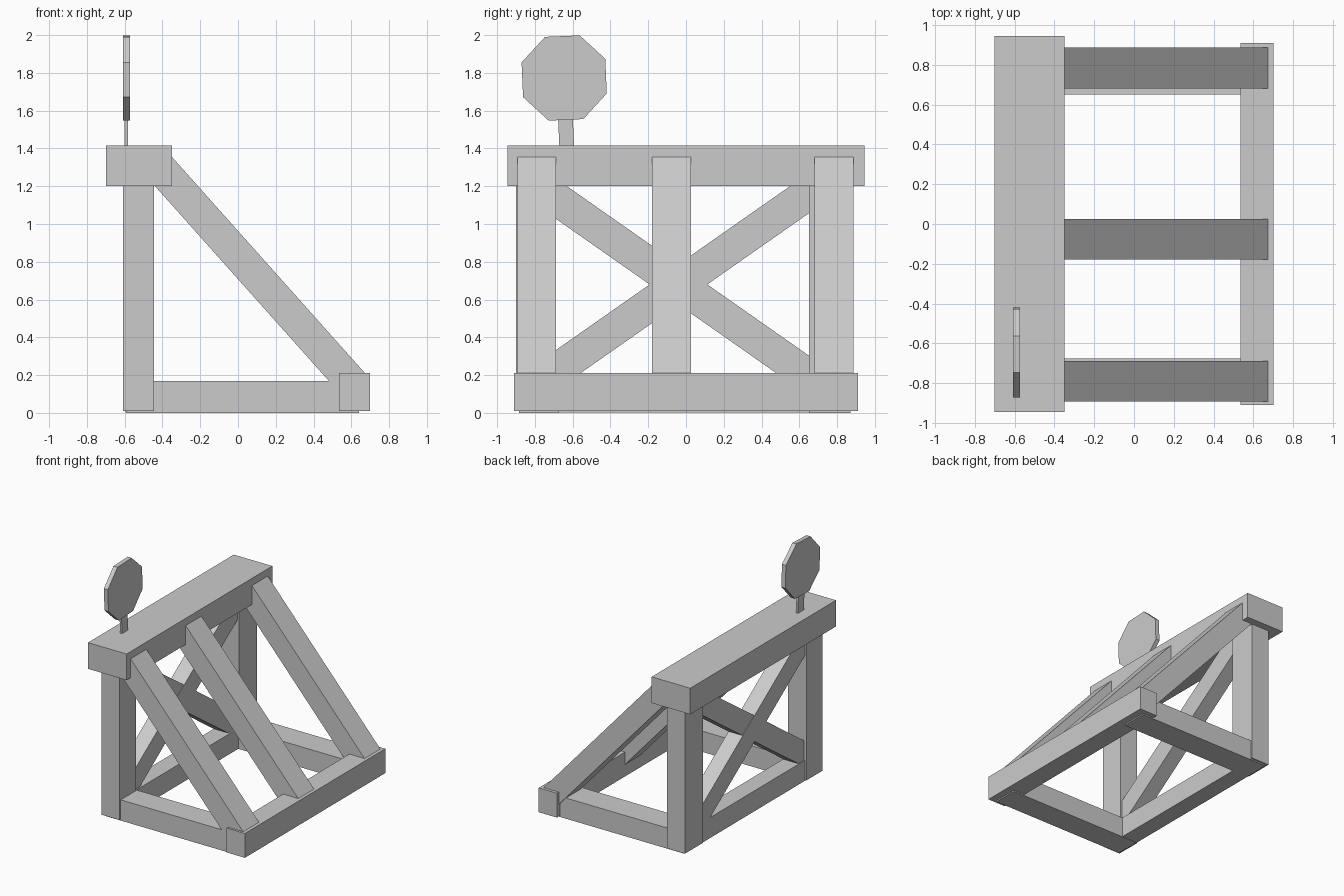
import bpy, bmesh
from math import sin, cos, radians, atan2, hypot
from mathutils import Matrix

if "Cube" in bpy.data.objects:
    bpy.data.objects.remove(bpy.data.objects["Cube"])


def finish(name, bm, matrix=None):
    mesh = bpy.data.meshes.new(name)
    bmesh.ops.recalc_face_normals(bm, faces=bm.faces)
    bm.to_mesh(mesh)
    bm.free()
    obj = bpy.data.objects.new(name, mesh)
    bpy.context.collection.objects.link(obj)
    if matrix:
        obj.matrix_world = matrix
    return obj


def timber(name, size, centre, angle=0, axis='X'):
    bm = bmesh.new()
    bmesh.ops.create_cube(bm, size=1)
    bmesh.ops.scale(bm, vec=size, verts=bm.verts)
    return finish(name, bm, Matrix.Translation(centre) @ Matrix.Rotation(angle, 4, axis))


def beam(name, x, y, z):
    spans = (x, y, z)
    return timber(name, [b - a for a, b in spans], [(a + b) / 2 for a, b in spans])


# Top beam and front foot beam
beam("top_beam", (-0.70, -0.35), (-0.945, 0.945), (1.20, 1.415))
beam("front_foot_beam", (0.535, 0.70), (-0.91, 0.91), (0.01, 0.21))

# Upright posts and base frame
beam("post_right", (-0.61, -0.445), (-0.90, -0.69), (0.01, 1.25))
beam("post_left", (-0.61, -0.445), (0.65, 0.885), (0.01, 1.25))
beam("base_rail_right", (-0.59, 0.64), (-0.885, -0.675), (0.0, 0.17))
beam("base_rail_left", (-0.59, 0.64), (0.65, 0.87), (0.0, 0.17))
beam("base_rail_back", (-0.595, -0.45), (-0.80, 0.80), (0.002, 0.17))

# Sloping struts from the top beam down to the foot beam
(x0, z0), (x1, z1) = (-0.45, 1.34), (0.613, 0.149)
for label, y in (("right", -0.79), ("middle", -0.077), ("left", 0.783)):
    timber("strut_" + label, (hypot(x1 - x0, z1 - z0), 0.205, 0.17),
           ((x0 + x1) / 2, y, (z0 + z1) / 2), atan2(z0 - z1, x1 - x0), 'Y')

# Crossed braces between the posts
for label, side, x in (("rising", 1, -0.525), ("falling", -1, -0.53)):
    timber("cross_brace_" + label, (0.13, 1.74, 0.175), (x, -0.04, 0.68),
           side * radians(35), 'X')

# Octagonal sign on a short stem, leaning slightly
lean = radians(2.5)
bm = bmesh.new()
ring = [bm.verts.new((-0.608, 0.24 * cos(a), 0.24 * sin(a)))
        for a in (radians(22.5 + 45 * i) + lean for i in range(8))]
face = bm.faces.new(ring)
extruded = bmesh.ops.extrude_face_region(bm, geom=[face], use_keep_orig=True)
moved = [g for g in extruded["geom"] if isinstance(g, bmesh.types.BMVert)]
bmesh.ops.translate(bm, vec=(0.036, 0, 0), verts=moved)
finish("sign_plate", bm, Matrix.Translation((0, -0.645, 1.773)))
timber("sign_stem", (0.018, 0.078, 0.24), (-0.592, -0.635, 1.49), lean, 'X')
